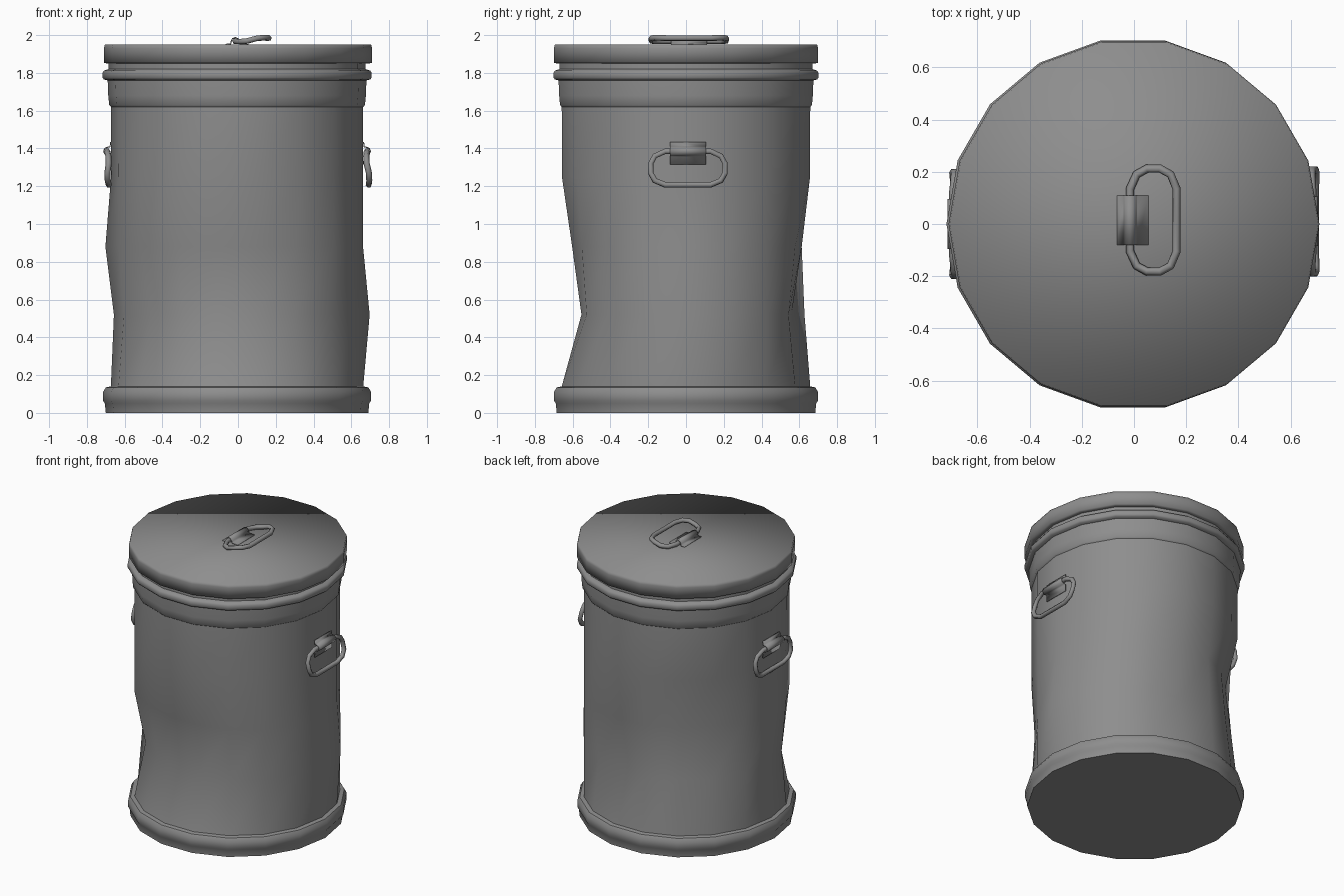
import bpy, bmesh, math
from mathutils import Vector

cube = bpy.data.objects.get("Cube")
if cube:
    bpy.data.objects.remove(cube, do_unlink=True)

SIDES = 18

metal = bpy.data.materials.new("grey_metal")
metal.use_nodes = True
GREY = (0.27, 0.27, 0.27, 1)
metal.diffuse_color = GREY
bsdf = metal.node_tree.nodes["Principled BSDF"]
bsdf.inputs["Base Color"].default_value = GREY
bsdf.inputs["Roughness"].default_value = 0.6


def add_object(name, bm):
    mesh = bpy.data.meshes.new(name)
    bm.to_mesh(mesh)
    bm.free()
    mesh.materials.append(metal)
    obj = bpy.data.objects.new(name, mesh)
    bpy.context.collection.objects.link(obj)
    return obj


def select(obj):
    bpy.ops.object.select_all(action='DESELECT')
    obj.select_set(True)
    bpy.context.view_layer.objects.active = obj


def lathe(name, profile, centre_x=0.0, dents=None):
    """Spin (radius, height) pairs; dents maps (height, degrees) to a radius change."""
    bm = bmesh.new()
    rings = []
    for r, z in profile:
        ring = []
        for k in range(SIDES):
            a = math.tau * k / SIDES
            rr = r + (dents or {}).get((z, k * 20), 0)
            ring.append(bm.verts.new((centre_x + rr * math.cos(a), rr * math.sin(a), z)))
        rings.append(ring)
    for low, high in zip(rings, rings[1:]):
        for k in range(SIDES):
            n = (k + 1) % SIDES
            bm.faces.new((low[k], low[n], high[n], high[k]))
    bm.faces.new(rings[0][::-1])
    bm.faces.new(rings[-1])
    return add_object(name, bm)


# Dented body: two wide dents, with the metal bulging between them
LOW, MID = 0.52, 0.88
dents = {
    (LOW, 0): 0.035, (LOW, 20): 0.025, (LOW, 60): -0.04, (LOW, 80): -0.1,
    (LOW, 100): -0.03, (LOW, 120): -0.04, (LOW, 140): -0.04, (LOW, 180): -0.015,
    (LOW, 200): -0.03, (LOW, 220): -0.07, (LOW, 240): -0.095, (LOW, 260): -0.105,
    (LOW, 280): -0.105, (LOW, 300): -0.06, (LOW, 320): -0.02,
    (MID, 80): -0.045, (MID, 100): -0.045, (MID, 120): -0.07, (MID, 140): -0.08,
    (MID, 160): -0.02, (MID, 180): 0.03, (MID, 240): -0.04, (MID, 260): -0.055,
    (MID, 280): -0.055, (MID, 300): -0.03,
}
body = lathe("can_body", [
    (0.695, 0), (0.70, 0.05), (0.71, 0.065), (0.71, 0.11), (0.695, 0.135), (0.668, 0.14),
    (0.667, LOW), (0.667, MID), (0.667, 1.25), (0.668, 1.62),
    (0.677, 1.63), (0.682, 1.68), (0.685, 1.76),
    (0.705, 1.765), (0.713, 1.775), (0.713, 1.8), (0.705, 1.812), (0.68, 1.82), (0.68, 1.88),
], -0.005, dents)
select(body)
bpy.ops.object.shade_smooth_by_angle(angle=math.radians(40))

# Lid with a softly shaded flat top
lid = lathe("lid", [(0.685, 1.85), (0.71, 1.852), (0.71, 1.93), (0.705, 1.95)])
for face in lid.data.polygons:
    face.use_smooth = True


def handle(name, origin, down, out, tip):
    """Wire loop hung from an arched strap; `down` runs along the wall, `out` away from it."""
    origin, down, out = Vector(origin), Vector(down), Vector(out)
    along = Vector((0, 1, 0))

    def place(u, v, w):
        return origin + down * u + along * v + out * w

    half = [(0.12, 0), (0.175, 0.025), (0.197, 0.065), (0.197, 0.115), (0.175, 0.155), (0.12, 0.178)]
    outline = half + [(-v, u) for v, u in reversed(half)]
    curve = bpy.data.curves.new(name + "_loop", 'CURVE')
    curve.dimensions = '3D'
    curve.bevel_depth = 0.016
    curve.bevel_resolution = 1
    spline = curve.splines.new('POLY')
    spline.points.add(len(outline) - 1)
    spline.use_cyclic_u = True
    for point, (v, u) in zip(spline.points, outline):
        t = u / 0.178
        wave = 0.006 * math.sin(math.tau * t)
        point.co = (*place(u, v, 0.02 + (tip - 0.02) * t - wave), 1)
    curve.materials.append(metal)
    loop = bpy.data.objects.new(name + "_loop", curve)
    bpy.context.collection.objects.link(loop)
    select(loop)
    bpy.ops.object.convert(target='MESH')
    bpy.ops.object.shade_smooth_by_angle(angle=math.radians(70))

    # Strap: flat flaps on both sides of an arch over the wire
    strip = [(-0.05, 0.003), (-0.024, 0.005)]
    for i in range(5):
        a = math.pi * (1 - i / 4)
        strip.append((0.021 * math.cos(a), 0.019 + 0.02 * math.sin(a)))
    strip += [(0.026, 0.005), (0.07, 0.003)]
    bm = bmesh.new()
    rows = [[bm.verts.new(place(u, v, w)) for v in (-0.095, 0.095)] for u, w in strip]
    for a, b in zip(rows, rows[1:]):
        bm.faces.new((a[0], a[1], b[1], b[0]))
    strap = add_object(name + "_strap", bm)
    solid = strap.modifiers.new("thickness", 'SOLIDIFY')
    solid.thickness = 0.006
    solid.offset = 0
    select(strap)
    bpy.ops.object.shade_smooth_by_angle(angle=math.radians(50))


handle("left_handle", (0.662, 0.01, 1.385), (0, 0, -1), (1, 0, 0), 0.03)
handle("right_handle", (-0.672, 0, 1.385), (0, 0, -1), (-1, 0, 0), 0.012)
handle("lid_handle", (-0.015, 0.015, 1.948), (1, 0, 0), (0, 0, 1), 0.036)
